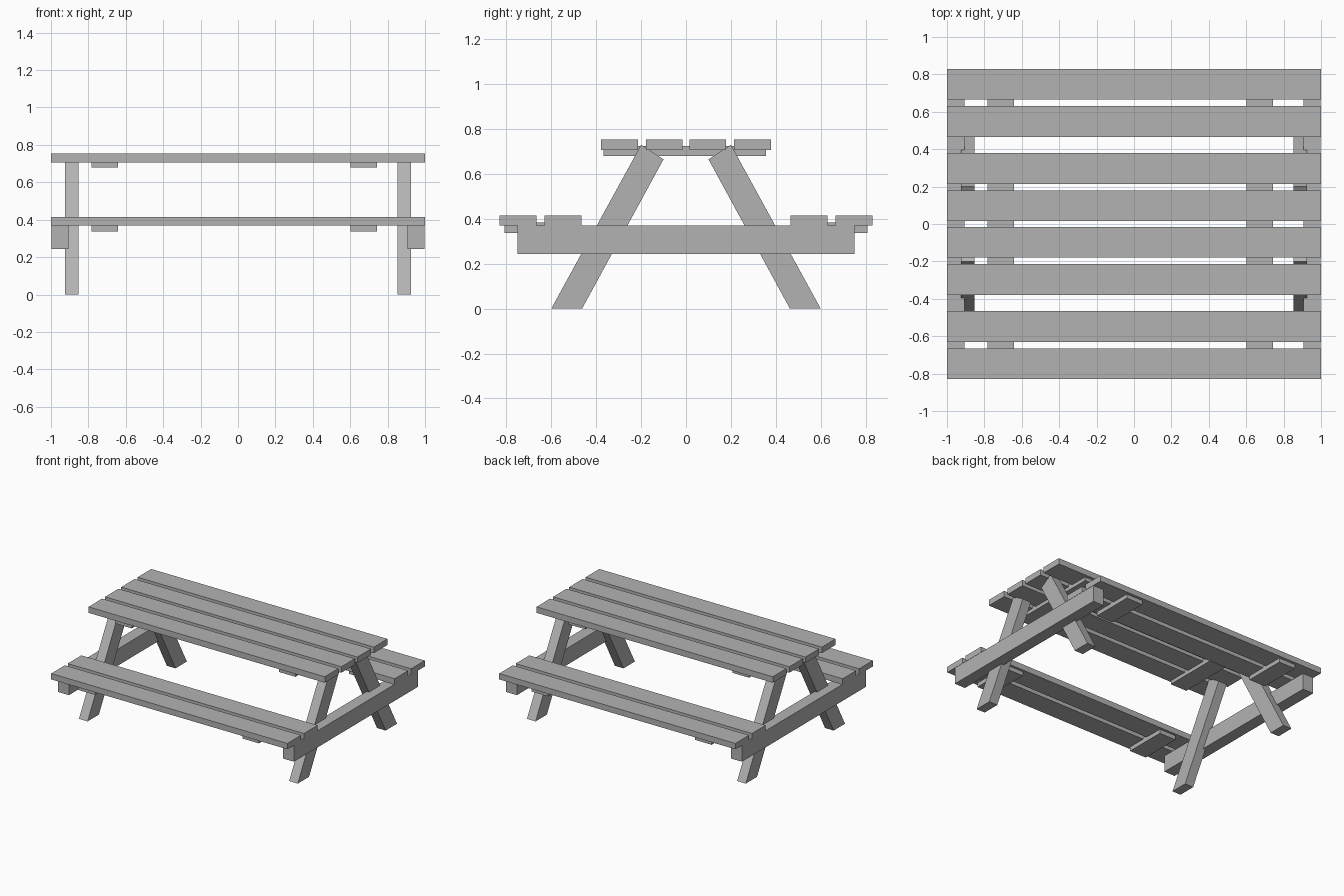
import bpy
import bmesh
from mathutils import Vector

cube = bpy.data.objects.get("Cube")
if cube:
    bpy.data.objects.remove(cube, do_unlink=True)

# One plain colour for all the timber
wood = bpy.data.materials.new("plain_grey")
wood.use_nodes = True
GREY = (0.45, 0.45, 0.45, 1)
wood.diffuse_color = GREY
wood.node_tree.nodes["Principled BSDF"].inputs["Base Color"].default_value = GREY


def beam(name, profile, x0, x1):
    """Extrude a (y, z) outline along x from x0 to x1."""
    bm = bmesh.new()
    face = bm.faces.new([bm.verts.new((x0, y, z)) for y, z in profile])
    grown = bmesh.ops.extrude_face_region(bm, geom=[face])["geom"]
    moved = [v for v in grown if isinstance(v, bmesh.types.BMVert)]
    bmesh.ops.translate(bm, verts=moved, vec=Vector((x1 - x0, 0, 0)))
    bmesh.ops.recalc_face_normals(bm, faces=bm.faces)
    mesh = bpy.data.meshes.new(name)
    bm.to_mesh(mesh)
    bm.free()
    mesh.materials.append(wood)
    obj = bpy.data.objects.new(name, mesh)
    bpy.context.collection.objects.link(obj)


def box(name, x0, x1, y0, y1, z0, z1):
    beam(name, [(y0, z0), (y1, z0), (y1, z1), (y0, z1)], x0, x1)


SIDES = (("front", -1), ("back", 1))
ENDS = (("right", -1), ("left", 1))
BATTENS = (("right", -0.783, -0.642), ("left", 0.602, 0.743))

for side, s in SIDES:
    # Table planks, inner and outer
    for place, a, b in (("inner", 0.016, 0.179), ("outer", 0.214, 0.379)):
        box(f"table_plank_{side}_{place}", -1, 1, *sorted((s * a, s * b)), 0.707, 0.753)
    # Bench planks, inner and outer
    for place, a, b in (("inner", 0.466, 0.63), ("outer", 0.665, 0.83)):
        box(f"bench_plank_{side}_{place}", -1, 1, *sorted((s * a, s * b)), 0.37, 0.415)
    # Battens under each bench
    for end, x0, x1 in BATTENS:
        box(f"bench_batten_{side}_{end}", x0, x1, *sorted((s * 0.485, s * 0.808)), 0.338, 0.383)
    # Splayed legs with square-cut tops
    for end, e in ENDS:
        outline = [(s * 0.60, 0), (s * 0.463, 0), (s * 0.1, 0.665), (s * 0.2, 0.73)]
        beam(f"leg_{side}_{end}", outline, *sorted((e * 0.853, e * 0.926)))

# Battens under the table top
for end, x0, x1 in BATTENS:
    box(f"table_batten_{end}", x0, x1, -0.367, 0.357, 0.679, 0.724)

# Cross beams that carry the benches
for end, e in ENDS:
    box(f"cross_beam_{end}", *sorted((e * 0.906, e * 0.998)), -0.75, 0.75, 0.244, 0.371)
